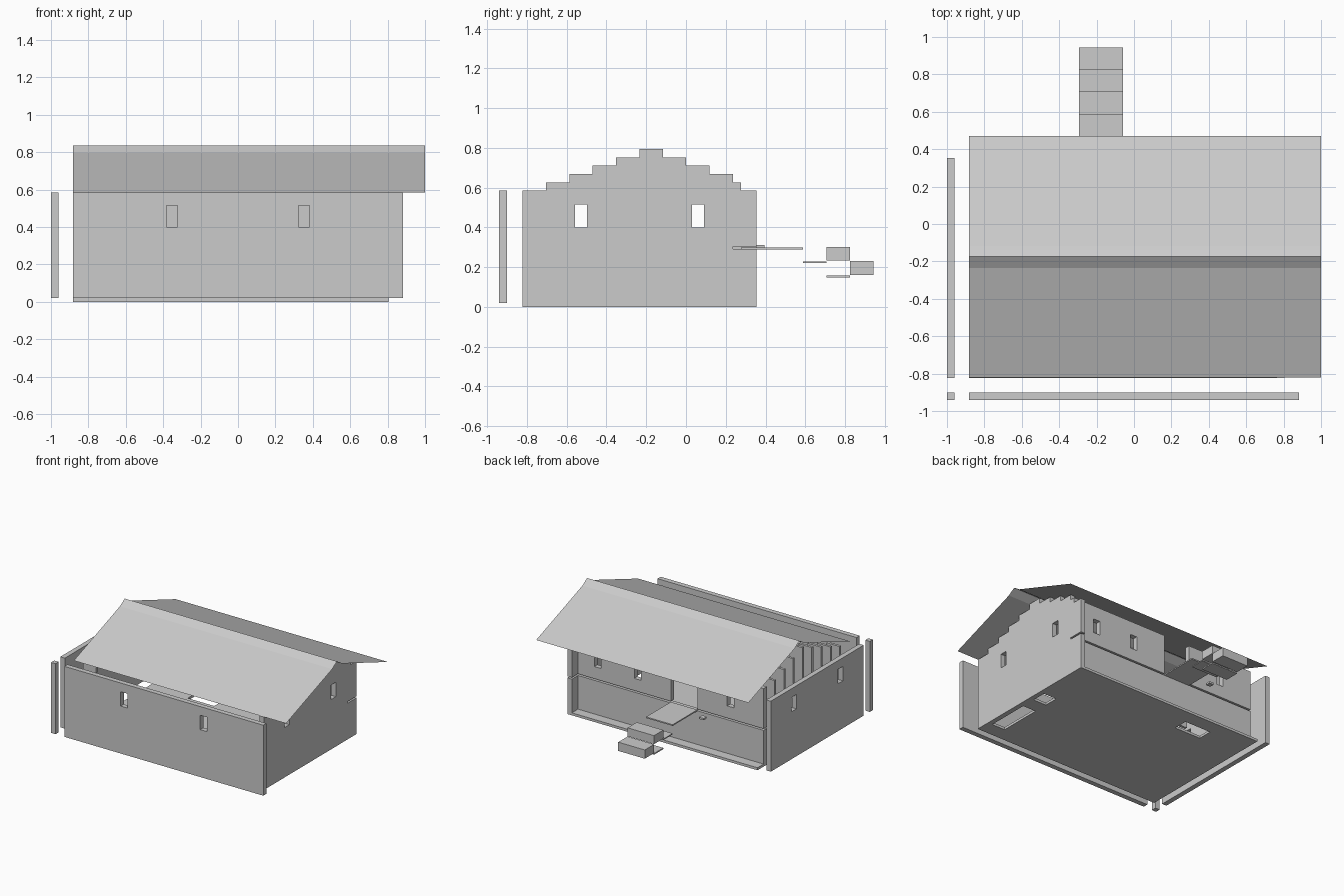
import bpy, bmesh

if "Cube" in bpy.data.objects:
    bpy.data.objects.remove(bpy.data.objects["Cube"])

U = 2 / 17            # building grid cell
T = 0.04              # wall thickness
X0, Y0 = -1.0, -0.94
gx = lambda i: X0 + i * U
gy = lambda j: Y0 + j * U
WALL_TOP = 0.585


def make(name, bm):
    bmesh.ops.recalc_face_normals(bm, faces=bm.faces)
    me = bpy.data.meshes.new(name)
    bm.to_mesh(me)
    bm.free()
    ob = bpy.data.objects.new(name, me)
    bpy.context.collection.objects.link(ob)
    return ob


def extrude_profile(name, pts, vec):
    bm = bmesh.new()
    f = bm.faces.new([bm.verts.new(p) for p in pts])
    r = bmesh.ops.extrude_face_region(bm, geom=[f])
    vs = [e for e in r["geom"] if isinstance(e, bmesh.types.BMVert)]
    bmesh.ops.translate(bm, verts=vs, vec=vec)
    return make(name, bm)


def box(name, x0, x1, y0, y1, z0, z1):
    return extrude_profile(name, [(x0, y0, z0), (x1, y0, z0), (x1, y1, z0), (x0, y1, z0)],
                           (0, 0, z1 - z0))


def cut(ob, x0, x1, y0, y1, z0, z1):
    c = box("cutter", x0, x1, y0, y1, z0, z1)
    m = ob.modifiers.new("cut", "BOOLEAN")
    m.operation, m.solver, m.object = "DIFFERENCE", "EXACT", c
    bpy.context.view_layer.objects.active = ob
    bpy.ops.object.modifier_apply(modifier=m.name)
    bpy.data.objects.remove(c)


def window_x(ob, x, y):      # window in a wall that runs along x
    cut(ob, x - 0.03, x + 0.03, y - 0.1, y + 0.1, 0.4, 0.515)


def window_y(ob, x, y):      # window in a wall that runs along y
    cut(ob, x - 0.1, x + 0.1, y - 0.03, y + 0.03, 0.4, 0.515)


# front wall, corner post, left wall
front = box("front_wall", gx(1), gx(16), Y0, Y0 + T, 0.02, WALL_TOP)
for i in (5.5, 11.5):
    window_x(front, gx(i), Y0)
box("corner_post", X0, X0 + T, Y0, Y0 + T, 0.02, WALL_TOP)
left = box("left_wall", X0, X0 + T, gy(1), gy(11), 0.02, WALL_TOP)

# right wall with stepped gable
steps = [0.585, 0.625, 0.667, 0.71, 0.752, 0.795, 0.752, 0.71, 0.667]
xr = gx(15)
profile = [(xr, gy(10), 0.0), (xr, gy(1), 0.0)]
for j, z in enumerate(steps):
    profile += [(xr, gy(j + 1), z), (xr, gy(j + 2), z)]
right = extrude_profile("right_gable_wall", profile, (T, 0, 0))
for j in (3.5, 8.5):
    window_y(left, X0, gy(j))
    window_y(right, xr, gy(j))

# loose gable panels at the left end
for j, z in enumerate(steps[1:]):
    box("gable_panel", gx(1), gx(2), gy(j + 2), gy(j + 2) + 0.02, 0.47, z - 0.03)

# back wall: lower storey, upper storey with doorway, corner return
yb = gy(10)
box("back_wall_lower", gx(1), xr + T, yb, yb + T, 0.0, 0.29)
upper = box("back_wall_upper", gx(1), xr + T, yb, yb + T, 0.303, 0.625)
for i in (3.5, 10.5, 13.5):
    window_x(upper, gx(i), yb)
cut(upper, gx(6), gx(8), yb - 0.1, yb + 0.1, 0.2, 0.7)
for z0, z1 in ((0.0, 0.29), (0.303, WALL_TOP)):
    box("back_corner_return", xr, xr + T, yb + T, gy(11), z0, z1)

# ground floor slab with notches, and the ledge behind it
floor = box("floor", gx(1), xr, gy(1), yb, 0.0, 0.02)
for a, b, c, d in ((14, 15.2, 2, 5), (14, 15.2, 6, 7), (4, 6, 9, 10.2)):
    cut(floor, gx(a), gx(b), gy(c), gy(d), -0.1, 0.1)
box("back_ledge", gx(1), xr, yb + T, gy(11), 0.0, 0.02)

# entrance landing, stairs and small wall block
sx = (gx(6), gx(8))
box("landing", *sx, yb + T, gy(13), 0.288, 0.298)
box("stair_plate_upper", *sx, gy(13), gy(14), 0.22, 0.228)
box("stair_step_upper", *sx, gy(14), gy(15), 0.232, 0.3)
box("stair_step_lower", *sx, gy(15), gy(16), 0.16, 0.23)
box("stair_plate_lower", *sx, gy(14), gy(15), 0.147, 0.157)
box("wall_block", gx(5) - 0.02, gx(5) + 0.02, gy(11), gy(11) + 0.04, 0.295, 0.31)

# thin folded roof sheet
bm = bmesh.new()
rows = [[bm.verts.new((x, y, z)) for x in (gx(1), 1.0)] for y, z in
        ((-0.82, 0.585), (-0.235, 0.797), (-0.175, 0.836), (-0.117, 0.797), (0.47, 0.585))]
for a, b in zip(rows, rows[1:]):
    bm.faces.new((a[0], a[1], b[1], b[0]))
make("roof", bm)
